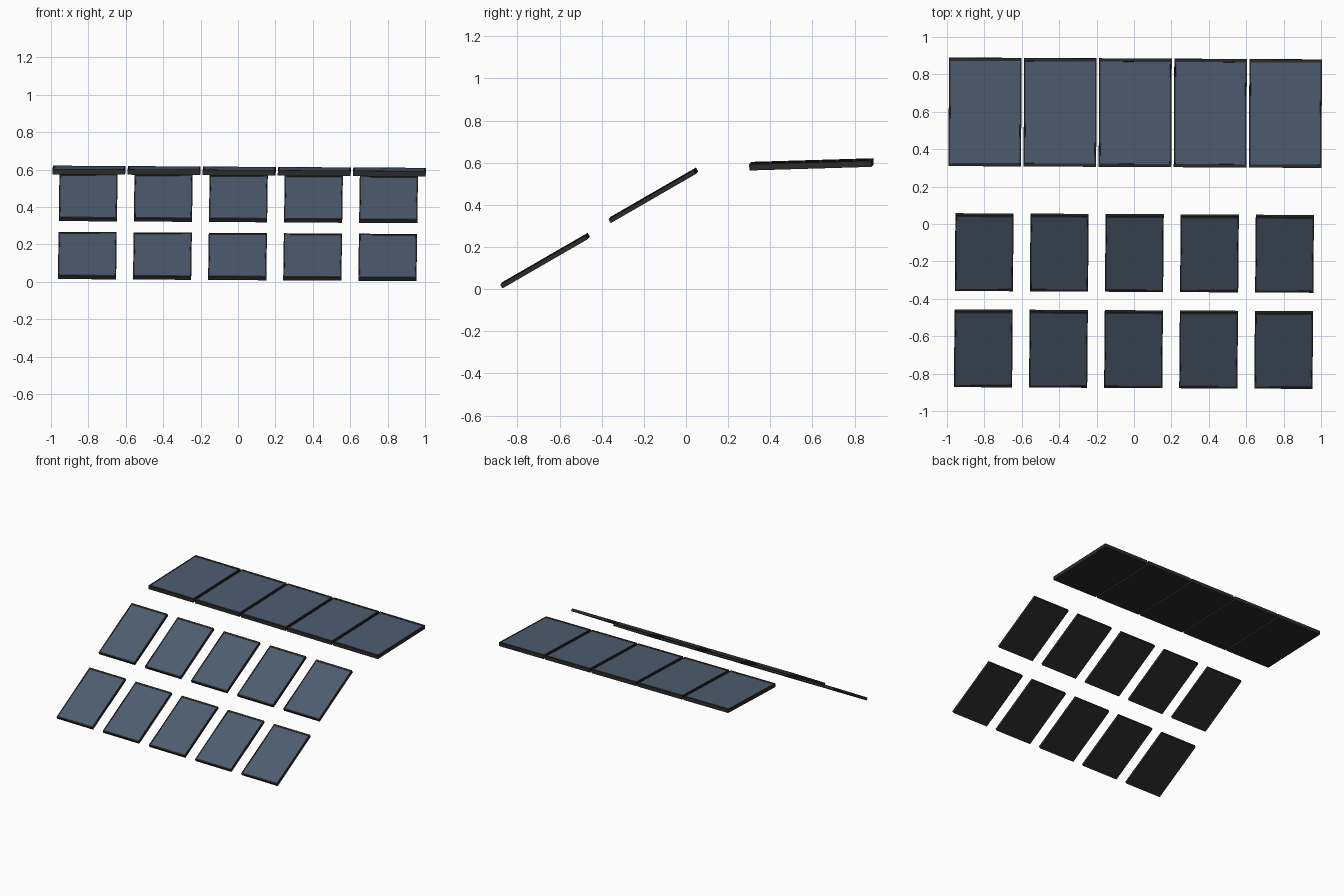
import bpy, bmesh, math
from mathutils import Matrix, Vector

if "Cube" in bpy.data.objects:
    bpy.data.objects.remove(bpy.data.objects["Cube"])


def material(name, rgb):
    m = bpy.data.materials.new(name)
    m.diffuse_color = (*rgb, 1)
    m.use_nodes = True
    m.node_tree.nodes["Principled BSDF"].inputs["Base Color"].default_value = m.diffuse_color
    return m


FRAME = material("black frame", (0.024, 0.024, 0.024))
GLASS = material("slate blue glass", (0.075, 0.108, 0.158))

# The whole array leans and turns very slightly
LEAN = Matrix.Rotation(0.006, 4, 'Y') @ Matrix.Rotation(-0.005, 4, 'Z')


def panel(name, centre, size, tilt, side_rim, end_rim):
    """Framed slab with a slightly sunken glass face on top."""
    w, l, t = size
    bm = bmesh.new()
    bmesh.ops.create_cube(bm, size=1, matrix=Matrix.Diagonal((w, l, t, 1)))
    top = max(bm.faces, key=lambda f: f.calc_center_median().z)
    # frame rim, then the small step down to the glass
    bmesh.ops.inset_region(bm, faces=[top], thickness=side_rim)
    for v in top.verts:
        v.co.y = math.copysign(l / 2 - end_rim, v.co.y)
    bmesh.ops.inset_region(bm, faces=[top], thickness=0.0005, depth=-0.002)
    top.material_index = 1
    mesh = bpy.data.meshes.new(name)
    bm.to_mesh(mesh)
    bm.free()
    mesh.materials.append(FRAME)
    mesh.materials.append(GLASS)
    ob = bpy.data.objects.new(name, mesh)
    bpy.context.collection.objects.link(ob)
    ob.matrix_world = (LEAN @ Matrix.Translation(Vector(centre))
                       @ Matrix.Rotation(math.radians(tilt), 4, 'X'))


# rows: name, y, z, size, tilt, side rim, end rim
rows = [
    ("lower_panel", -0.669, 0.135, (0.311, 0.468, 0.021), 30, 0.010, 0.012),
    ("middle_panel", -0.155, 0.445, (0.311, 0.468, 0.021), 30, 0.010, 0.012),
    ("upper_panel", 0.595, 0.592, (0.388, 0.580, 0.029), 1.7, 0.011, 0.017),
]
for name, y, z, size, tilt, side, end in rows:
    for i in range(5):
        panel(f"{name}_{i + 1}", ((i - 2) * 0.4015, y, z), size, tilt, side, end)
